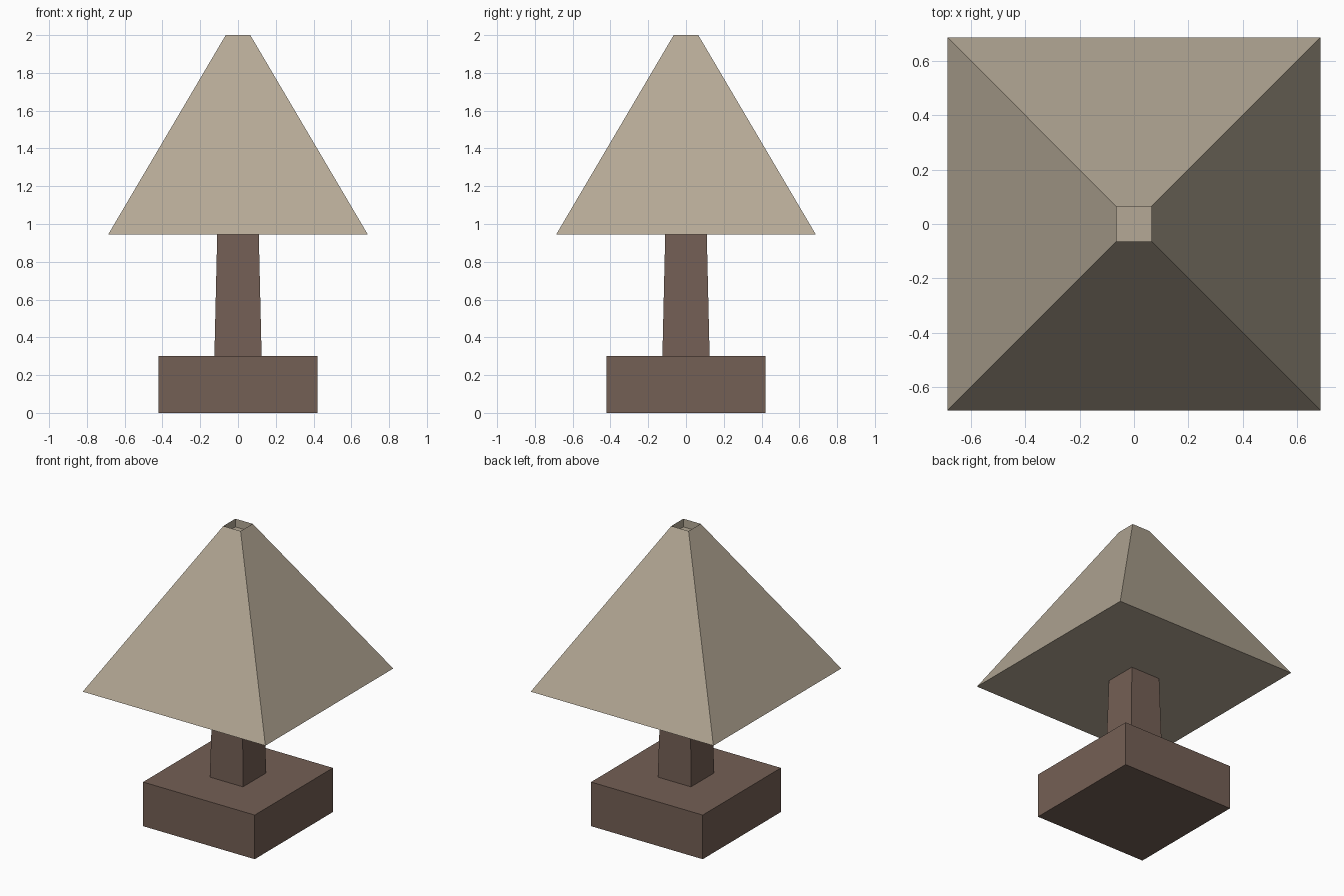
import bpy, bmesh

if "Cube" in bpy.data.objects:
    bpy.data.objects.remove(bpy.data.objects["Cube"])


def material(name, rgb):
    m = bpy.data.materials.new(name)
    m.diffuse_color = (*rgb, 1.0)
    m.use_nodes = True
    m.node_tree.nodes["Principled BSDF"].inputs["Base Color"].default_value = m.diffuse_color
    return m


def square_loft(name, rings, mat):
    """Stack square rings given as (half width, z), capped at both ends."""
    bm = bmesh.new()
    loops = [[bm.verts.new((sx * h, sy * h, z))
              for sx, sy in ((-1, -1), (1, -1), (1, 1), (-1, 1))]
             for h, z in rings]
    for a, b in zip(loops, loops[1:]):
        for i in range(4):
            j = (i + 1) % 4
            bm.faces.new((a[i], a[j], b[j], b[i]))
    bm.faces.new(loops[0][::-1])
    bm.faces.new(loops[-1])
    bmesh.ops.recalc_face_normals(bm, faces=bm.faces)
    mesh = bpy.data.meshes.new(name)
    bm.to_mesh(mesh)
    bm.free()
    mesh.materials.append(mat)
    obj = bpy.data.objects.new(name, mesh)
    bpy.context.collection.objects.link(obj)
    return obj


wood = material("dark brown", (0.175, 0.115, 0.090))
fabric = material("warm beige", (0.460, 0.396, 0.304))

# Square foot block
square_loft("lamp_base", [(0.42, 0.0), (0.42, 0.30)], wood)
# Slightly tapered post
square_loft("lamp_stem", [(0.125, 0.30), (0.11, 0.945)], wood)
# Pyramid shade, closed below, with a shallow recess in its top
square_loft("lamp_shade", [(0.687, 0.945), (0.065, 2.0), (0.064, 1.945)], fabric)
